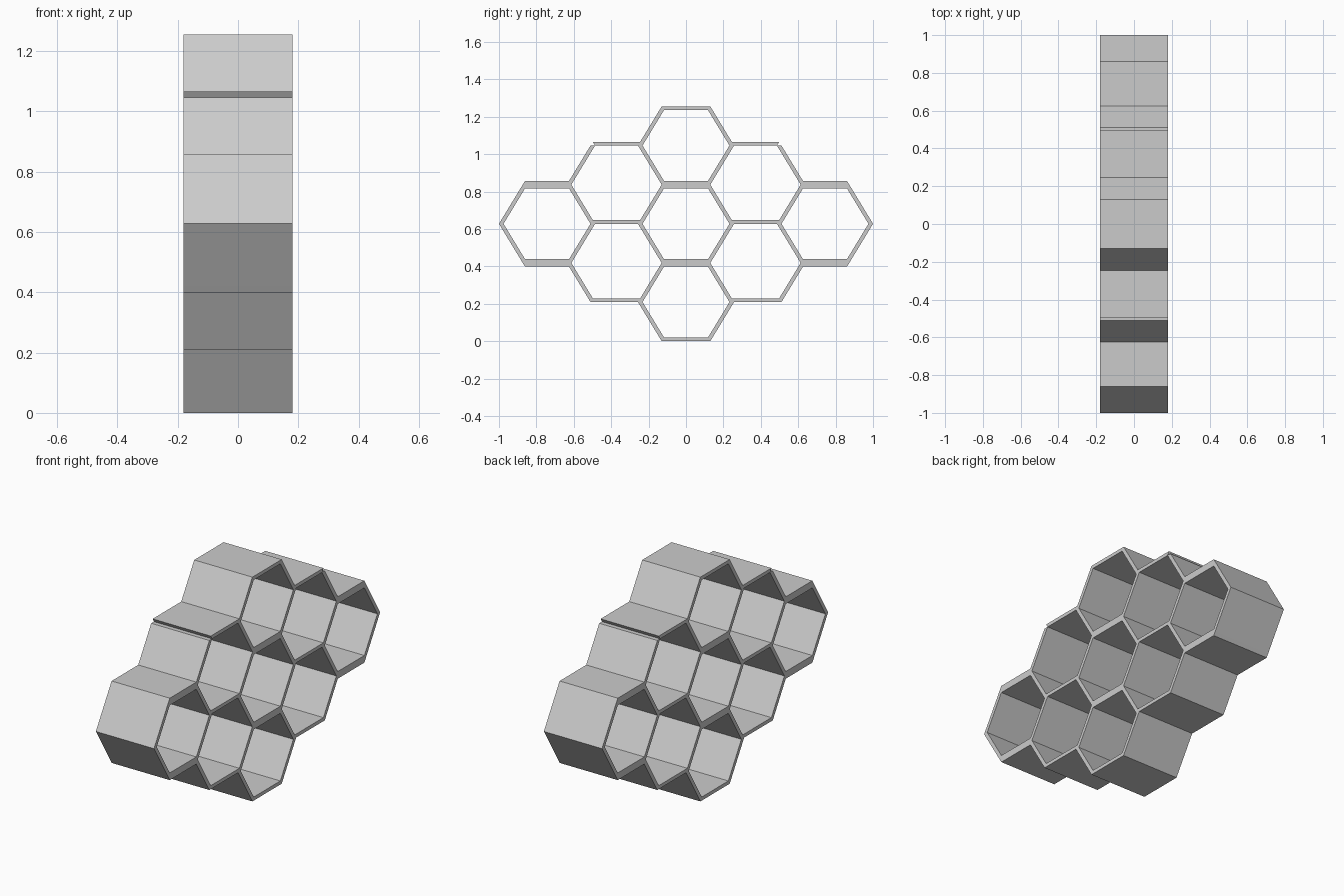
import bpy, bmesh

if "Cube" in bpy.data.objects:
    bpy.data.objects.remove(bpy.data.objects["Cube"])

D = 0.18                  # half depth along x
H, F, T = 0.2092, 0.13, 0.257   # hexagon half height, half flat, half width
W = 0.02                  # wall thickness
K = (H - W) / H           # inner hexagon scale
COL = (1 - T) / 2         # column spacing along y


def finish(name, bm):
    bmesh.ops.recalc_face_normals(bm, faces=bm.faces)
    me = bpy.data.meshes.new(name)
    bm.to_mesh(me)
    bm.free()
    ob = bpy.data.objects.new(name, me)
    bpy.context.collection.objects.link(ob)


def ring(name, cy, cz):
    """Open hexagonal tube running along x."""
    bm = bmesh.new()
    hexa = [(T, 0), (F, H), (-F, H), (-T, 0), (-F, -H), (F, -H)]
    loops = [[bm.verts.new((x, cy + y * s, cz + z * s)) for y, z in hexa]
             for x, s in ((-D, 1), (D, 1), (D, K), (-D, K))]
    for a, b in zip(loops, loops[1:] + loops[:1]):
        for i in range(6):
            j = (i + 1) % 6
            bm.faces.new((a[i], a[j], b[j], b[i]))
    finish(name, bm)


def prism(name, pts):
    """Solid strip with a (y, z) cross-section, running along x."""
    bm = bmesh.new()
    a, b = [[bm.verts.new((x, y, z)) for y, z in pts] for x in (-D, D)]
    bm.faces.new(a)
    bm.faces.new(b)
    n = len(pts)
    for i in range(n):
        j = (i + 1) % n
        bm.faces.new((a[i], a[j], b[j], b[i]))
    finish(name, bm)


# Full cells: three in the middle column, one at each end
for level in range(3):
    ring("middle_cell", 0, H * (1 + 2 * level))
for side in (-1, 1):
    ring("end_cell", side * 2 * COL, 3 * H)

    # Shelves bridging the gaps between columns
    slope = W * (T - F) / H
    for level in range(3):
        c = H * (1 + 2 * level)
        prism("shelf", [(side * y, z) for y, z in (
            (T, c), (2 * COL - T, c),
            (2 * COL - T + slope, c + W), (T - slope, c + W))])

    # Bent strips joining the outer shelves to the end cells
    for c, up in ((H, 1), (5 * H, -1)):
        prism("bent_strip", [(side * (2 * COL + y), c + up * z) for y, z in (
            (-T, 0), (-F, H), (F, H),
            (F * K, H * K), (-F * K, H * K), (-T * K, 0))])
